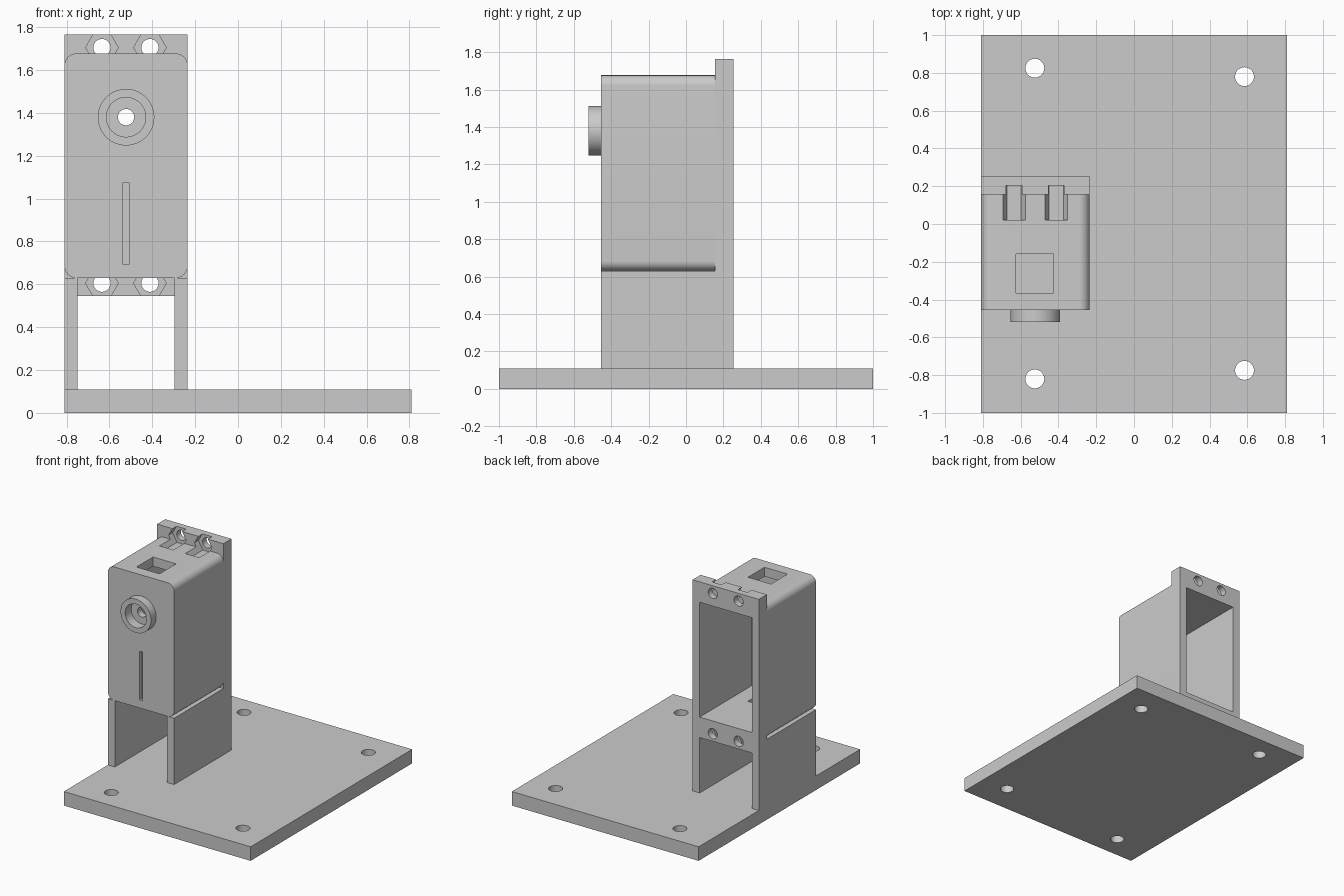
import bpy
import bmesh
import math
from mathutils import Matrix, Vector

cube = bpy.data.objects.get("Cube")
if cube:
    bpy.data.objects.remove(cube, do_unlink=True)

grey = bpy.data.materials.new("light grey plastic")
grey.use_nodes = True
grey.diffuse_color = (0.6, 0.6, 0.6, 1)
grey.node_tree.nodes["Principled BSDF"].inputs["Base Color"].default_value = (0.6, 0.6, 0.6, 1)


def finish(name, bm):
    mesh = bpy.data.meshes.new(name)
    bm.to_mesh(mesh)
    bm.free()
    mesh.materials.append(grey)
    obj = bpy.data.objects.new(name, mesh)
    bpy.context.collection.objects.link(obj)
    return obj


def box(name, xs, ys, zs, radius=0):
    """Box between limits, optionally rounding the edges that run along y."""
    bm = bmesh.new()
    bmesh.ops.create_cube(bm, size=1)
    for v in bm.verts:
        v.co = Vector(lim[0] if c < 0 else lim[1] for c, lim in zip(v.co, (xs, ys, zs)))
    if radius:
        edges = [e for e in bm.edges if abs(e.verts[0].co.y - e.verts[1].co.y) > 0.01]
        bmesh.ops.bevel(bm, geom=edges, offset=radius, segments=10, profile=0.5,
                        affect='EDGES')
    return finish(name, bm)


def rod(name, radius, a, b, sides=48):
    """Cylinder or prism from point a to point b."""
    a, b = Vector(a), Vector(b)
    turn = (b - a).to_track_quat('Z', 'Y').to_matrix().to_4x4()
    bm = bmesh.new()
    bmesh.ops.create_cone(bm, cap_ends=True, segments=sides, radius1=radius,
                          radius2=radius, depth=(b - a).length,
                          matrix=Matrix.Translation((a + b) / 2) @ turn)
    return finish(name, bm)


def cut(obj, cutters):
    """Subtract every cutter and bake the result into the mesh."""
    for c in cutters:
        mod = obj.modifiers.new("cut", 'BOOLEAN')
        mod.operation = 'DIFFERENCE'
        mod.solver = 'EXACT'
        mod.object = c
    deps = bpy.context.evaluated_depsgraph_get()
    mesh = bpy.data.meshes.new_from_object(obj.evaluated_get(deps))
    obj.modifiers.clear()
    obj.data = mesh
    mesh.materials.clear()
    mesh.materials.append(grey)
    for p in mesh.polygons:
        p.material_index = 0


# Main limits
LEFT, RIGHT = -0.235, -0.81
MID = (LEFT + RIGHT) / 2
OUTER = (RIGHT, LEFT)
INNER = (-0.75, -0.297)
FRONT, SEAM, BACK = -0.455, 0.155, 0.255
BASE_TOP, CASE_LOW, CASE_TOP = 0.11, 0.63, 1.677
EYE_Z = 1.38

# Solid parts
base_plate = box("base_plate", (-0.81, 0.81), (-1, 1), (0, BASE_TOP))
case = box("case", OUTER, (FRONT, SEAM), (CASE_LOW, CASE_TOP), 0.055)
back_frame = box("back_frame", OUTER, (SEAM, BACK), (BASE_TOP, 1.765))
left_leg = box("left_leg", (INNER[1], LEFT), (FRONT, SEAM), (BASE_TOP, CASE_LOW))
right_leg = box("right_leg", (RIGHT, INNER[0]), (FRONT, SEAM), (BASE_TOP, CASE_LOW))
collar = rod("front_collar", 0.132, (MID, -0.52, EYE_Z), (MID, FRONT, EYE_Z), 64)

# Cutters for the mounting holes in the base
base_cuts = [rod("base_hole", 0.05, (x, y, -0.1), (x, y, 0.3))
             for x, y in ((-0.525, 0.825), (-0.525, -0.82), (0.585, 0.78), (0.585, -0.775))]

# Cutters for the cavity, cable window, collar bore and front groove
cavity = box("cavity", INNER, (-0.39, 0.4), (0.705, 1.605))
gap = box("leg_gap", INNER, (0, 0.4), (0, 0.545))
window = box("cable_window", (-0.625, -0.425), (-0.365, -0.16), (0.5, 1.8))
bore = rod("bore", 0.038, (MID, -0.6, EYE_Z), (MID, -0.3, EYE_Z))
recess = rod("recess", 0.092, (MID, -0.6, EYE_Z), (MID, FRONT + 0.01, EYE_Z))
groove = box("groove", (MID - 0.014, MID + 0.014), (-0.5, FRONT + 0.035), (0.693, 1.075))

# Cutters for the screw holes and hexagonal nut pockets
pockets, screws = [], []
for x in (-0.635, -0.411):
    for z in (0.605, 1.705):
        nut = rod("nut_pocket", 0.076, (x, 0.02, z), (x, 0.205, z), 6)
        # Turn until a hexagon corner points sideways
        far = max(nut.data.vertices, key=lambda v: (v.co.x - x) ** 2)
        if abs(far.co.x - x) < 0.075:
            centre = Matrix.Translation((x, 0, z))
            nut.data.transform(centre @ Matrix.Rotation(math.pi / 6, 4, 'Y') @ centre.inverted())
        pockets.append(nut)
        screws.append(rod("screw_hole", 0.04, (x, 0.1, z), (x, 0.4, z)))

cut(base_plate, base_cuts)
cut(case, [cavity, window, bore, recess, groove] + pockets)
cut(back_frame, [cavity, gap] + pockets + screws)
cut(collar, [recess])

for helper in base_cuts + pockets + screws + [cavity, gap, window, bore, recess, groove]:
    bpy.data.objects.remove(helper, do_unlink=True)

# Smooth round surfaces, keep edges sharp
bpy.ops.object.select_all(action='DESELECT')
for obj in (base_plate, case, back_frame, left_leg, right_leg, collar):
    obj.select_set(True)
bpy.context.view_layer.objects.active = case
bpy.ops.object.shade_smooth_by_angle(angle=math.radians(30))
